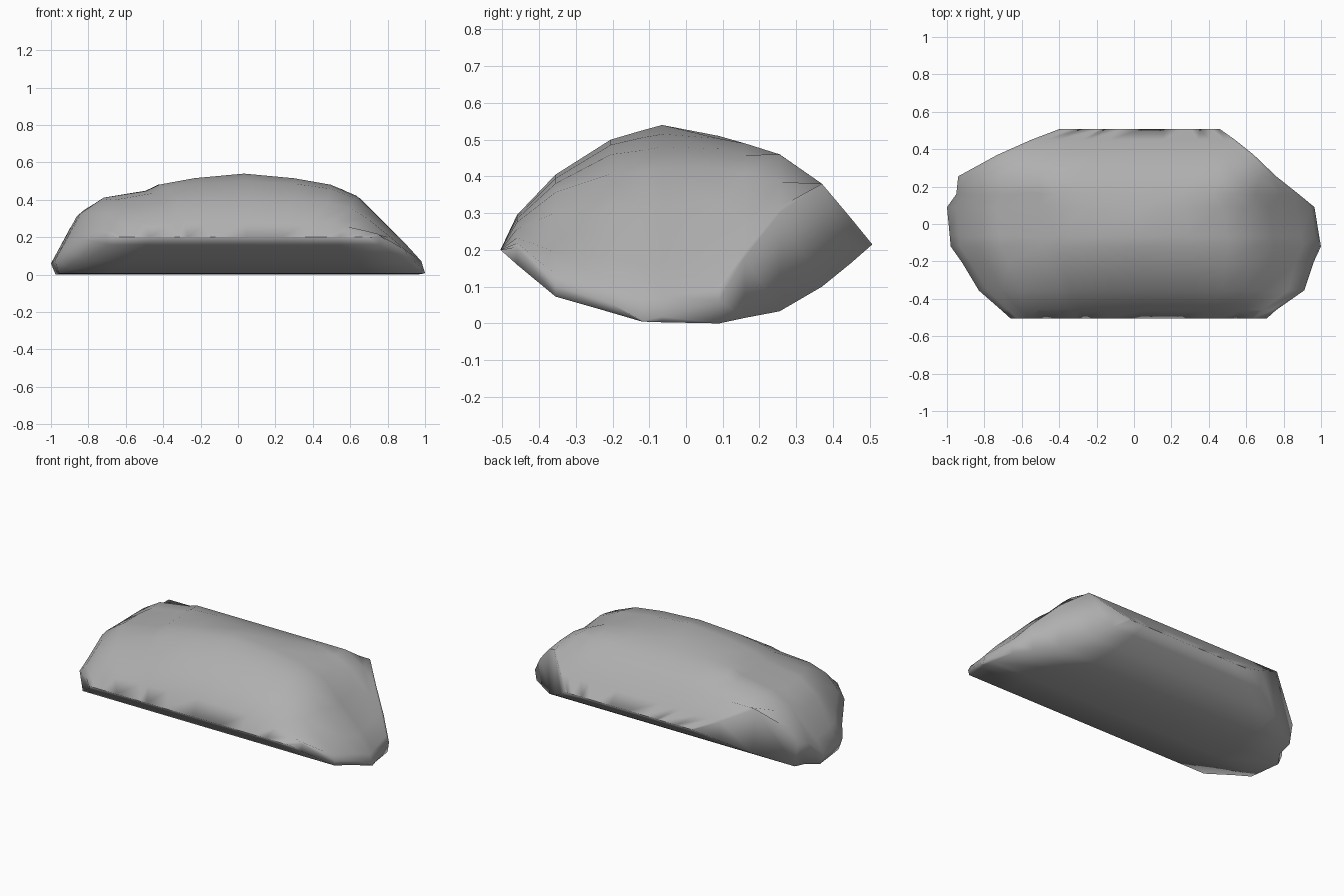
import bpy, bmesh

if "Cube" in bpy.data.objects:
    bpy.data.objects.remove(bpy.data.objects["Cube"])

# Side section: y, lower z, upper z, left x, right x
SECTIONS = [
    (-0.505, 0.20, 0.20, -0.66, 0.71),
    (-0.46, 0.16, 0.295, -0.71, 0.76),
    (-0.355, 0.073, 0.405, -0.83, 0.91),
    (-0.205, 0.03, 0.50, -0.92, 0.96),
    (-0.12, 0.005, 0.525, -0.98, 1.00),
    (-0.065, 0.003, 0.54, -0.985, 0.99),
    (0.09, 0.0, 0.51, -1.00, 0.965),
    (0.16, 0.015, 0.49, -0.95, 0.88),
    (0.255, 0.033, 0.46, -0.94, 0.76),
    (0.37, 0.10, 0.38, -0.73, 0.64),
    (0.45, 0.165, 0.285, -0.55, 0.54),
    (0.507, 0.215, 0.215, -0.40, 0.46),
]
# Lengthwise crown: x, height
CROWN = [
    (-1, 0.06), (-0.95, 0.15), (-0.86, 0.32), (-0.73, 0.41), (-0.50, 0.445),
    (-0.43, 0.48), (-0.24, 0.515), (0.03, 0.54), (0.30, 0.515), (0.50, 0.48),
    (0.64, 0.42), (0.75, 0.31), (0.90, 0.16), (0.98, 0.07), (1, 0.005),
]
BELLY = [0.99, 0.7, 0.35, 0, -0.35, -0.7, -0.975]


def crown_height(x):
    for (x0, z0), (x1, z1) in zip(CROWN, CROWN[1:]):
        if x <= x1:
            return z0 + (z1 - z0) * (x - x0) / (x1 - x0)
    return CROWN[-1][1]


def top_height(x, y, low, high, h):
    """Rounded front, full-height cut walls at the back."""
    soft = low + (high - low) * h / 0.54
    cut = max(low, min(high, crown_height(x)))
    w = 0.35 if y < 0 else 1.0 if y > 0.12 else 0.7
    return soft + (cut - soft) * w


# Loft closed rings from front to back
bm = bmesh.new()
rings = []
for y, low, high, left, right in SECTIONS:
    mid, half = (left + right) / 2, (right - left) / 2
    ring = []
    for u, h in CROWN:
        x = mid + half * u
        ring.append(bm.verts.new((x, y, top_height(x, y, low, high, h))))
    ring += [bm.verts.new((mid + half * u, y, low)) for u in BELLY]
    rings.append(ring)
n = len(rings[0])
for a, b in zip(rings, rings[1:]):
    for i in range(n):
        j = (i + 1) % n
        bm.faces.new((a[i], a[j], b[j], b[i]))

# Pinch the front and back rings into single shared edges
for ring in (rings[0], rings[-1]):
    upper, lower = ring[:len(CROWN)], ring[len(CROWN):]
    targets = {v: min(upper, key=lambda t: (t.co - v.co).length) for v in lower}
    bmesh.ops.weld_verts(bm, targetmap=targets)
bmesh.ops.recalc_face_normals(bm, faces=bm.faces)
for face in bm.faces:
    face.smooth = True

mesh = bpy.data.meshes.new("boulder")
bm.to_mesh(mesh)
bm.free()
rock = bpy.data.objects.new("boulder", mesh)
bpy.context.collection.objects.link(rock)

# Dark stone grey
stone = bpy.data.materials.new("stone")
stone.diffuse_color = (0.43, 0.43, 0.43, 1)
stone.use_nodes = True
stone.node_tree.nodes["Principled BSDF"].inputs["Base Color"].default_value = stone.diffuse_color
mesh.materials.append(stone)
